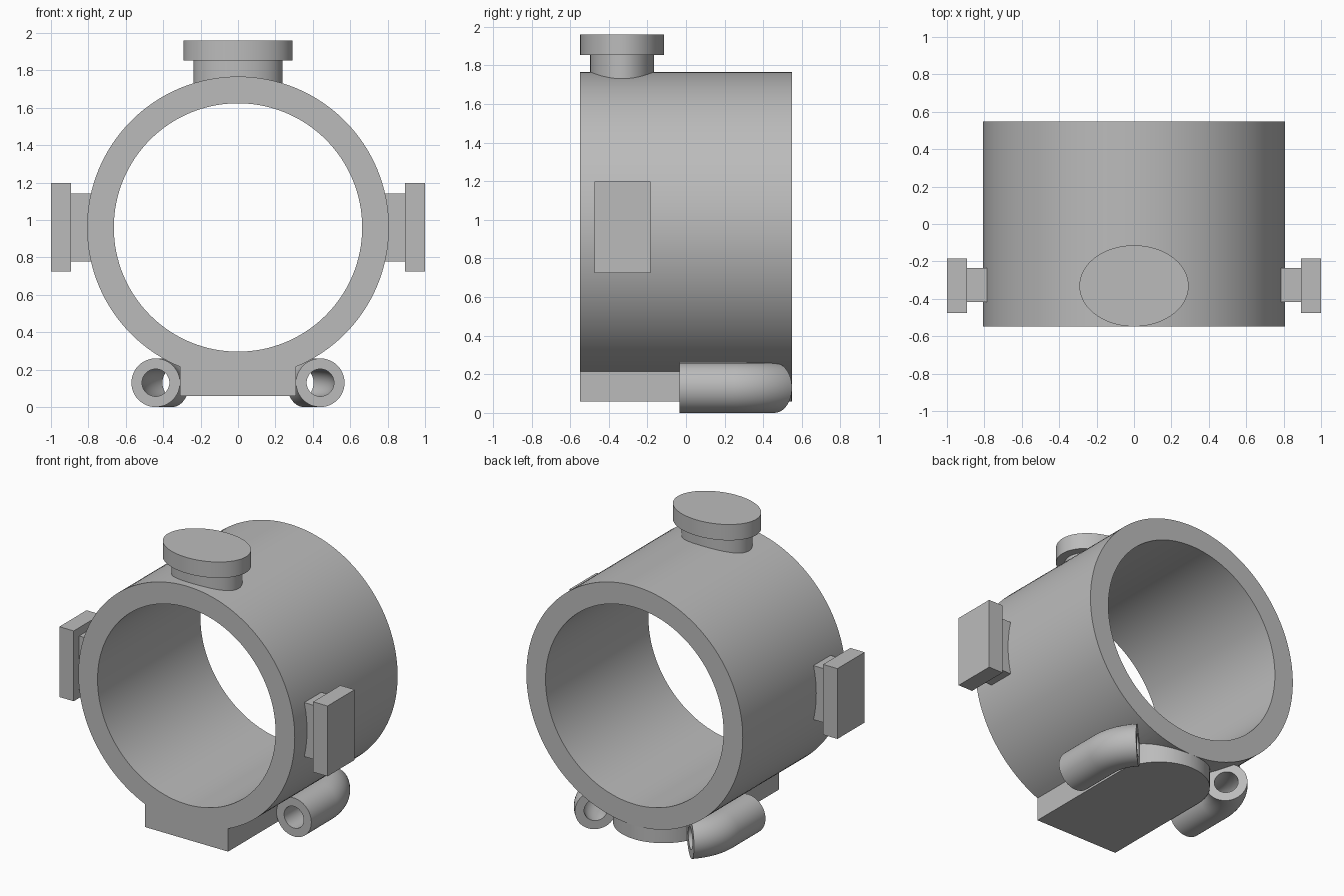
import bpy, bmesh
from math import sin, cos, pi, radians
from mathutils import Vector

cube = bpy.data.objects.get("Cube")
if cube:
    bpy.data.objects.remove(cube, do_unlink=True)

grey = bpy.data.materials.new("plain_grey")
grey.use_nodes = True
colour = (0.5, 0.5, 0.5, 1)
grey.diffuse_color = colour
grey.node_tree.nodes["Principled BSDF"].inputs["Base Color"].default_value = colour


def finish(name, bm):
    """Turn a bmesh into a shaded object."""
    bmesh.ops.recalc_face_normals(bm, faces=bm.faces)
    mesh = bpy.data.meshes.new(name)
    bm.to_mesh(mesh)
    bm.free()
    mesh.materials.append(grey)
    obj = bpy.data.objects.new(name, mesh)
    bpy.context.collection.objects.link(obj)
    return obj


def smooth(obj):
    bpy.ops.object.select_all(action='DESELECT')
    obj.select_set(True)
    bpy.context.view_layer.objects.active = obj
    bpy.ops.object.shade_smooth_by_angle(angle=radians(30))


def pipe(name, path, outer, inner, sides):
    """Hollow pipe along (centre, heading) stations; heading 0 points to the back."""
    bm = bmesh.new()
    rows = []
    stations = [(p, outer) for p in path] + [(p, inner) for p in reversed(path)]
    for (centre, heading), radius in stations:
        across = Vector((cos(heading), sin(heading), 0))
        rows.append([bm.verts.new(Vector(centre) + radius * (
            across * cos(2 * pi * i / sides) + Vector((0, 0, sin(2 * pi * i / sides)))))
            for i in range(sides)])
    for k, row in enumerate(rows):
        nxt = rows[(k + 1) % len(rows)]
        for i in range(sides):
            j = (i + 1) % sides
            bm.faces.new((row[i], row[j], nxt[j], nxt[i]))
    return finish(name, bm)


def prism(name, outline, bottom, top):
    """Extrude a plan outline between two heights."""
    bm = bmesh.new()
    face = bm.faces.new([bm.verts.new((x, y, bottom)) for x, y in outline])
    up = bmesh.ops.extrude_face_region(bm, geom=[face])["geom"]
    bmesh.ops.translate(bm, vec=(0, 0, top - bottom),
                        verts=[v for v in up if isinstance(v, bmesh.types.BMVert)])
    return finish(name, bm)


def arc(cx, cy, rx, ry, end, steps):
    return [(cx + rx * cos(end * i / steps), cy + ry * sin(end * i / steps))
            for i in range(steps + 1)]


def box(name, low, high):
    (x0, y0, z0), (x1, y1, z1) = low, high
    return prism(name, [(x0, y0), (x1, y0), (x1, y1), (x0, y1)], z0, z1)


# Main ring, with the foot that has a rounded back end merged into it
AXIS, HALF = 0.96, 0.548
ring = pipe("ring_body", [((0, -HALF, AXIS), 0), ((0, HALF, AXIS), 0)], 0.807, 0.664, 128)
foot_width = 0.31
outline = [(-foot_width, -HALF), (foot_width, -HALF)]
outline += arc(0, HALF - foot_width, foot_width, foot_width, pi, 40)
foot = prism("foot", outline, 0.06, 0.24)
union = ring.modifiers.new("merge_foot", 'BOOLEAN')
union.operation, union.solver, union.object = 'UNION', 'EXACT', foot
bpy.context.view_layer.objects.active = ring
bpy.ops.object.modifier_apply(modifier=union.name)
bpy.data.objects.remove(foot, do_unlink=True)
smooth(ring)

# Oval knob on top
knob_y = -0.331
smooth(prism("knob_neck", arc(0, knob_y, 0.237, 0.166, 2 * pi, 96)[:-1], 1.68, 1.86))
smooth(prism("knob_cap", arc(0, knob_y, 0.292, 0.217, 2 * pi, 96)[:-1], 1.853, 1.96))

# Side pads and bent tubes, one of each per side
BEND = 0.3
for side, word in ((1, "left"), (-1, "right")):
    box(f"{word}_pad_neck", (min(side * 0.73, side * 0.9), -0.417, 0.778),
        (max(side * 0.73, side * 0.9), -0.235, 1.142))
    box(f"{word}_pad", (min(side * 0.893, side), -0.475, 0.724),
        (max(side * 0.893, side), -0.185, 1.198))
    path = [((side * 0.44, -0.033, 0.13), 0)]
    for i in range(17):
        turn = radians(45) * i / 16
        path.append(((side * (0.44 - BEND * (1 - cos(turn))),
                      0.245 + BEND * sin(turn), 0.13), side * turn))
    smooth(pipe(f"{word}_tube", path, 0.13, 0.073, 48))
